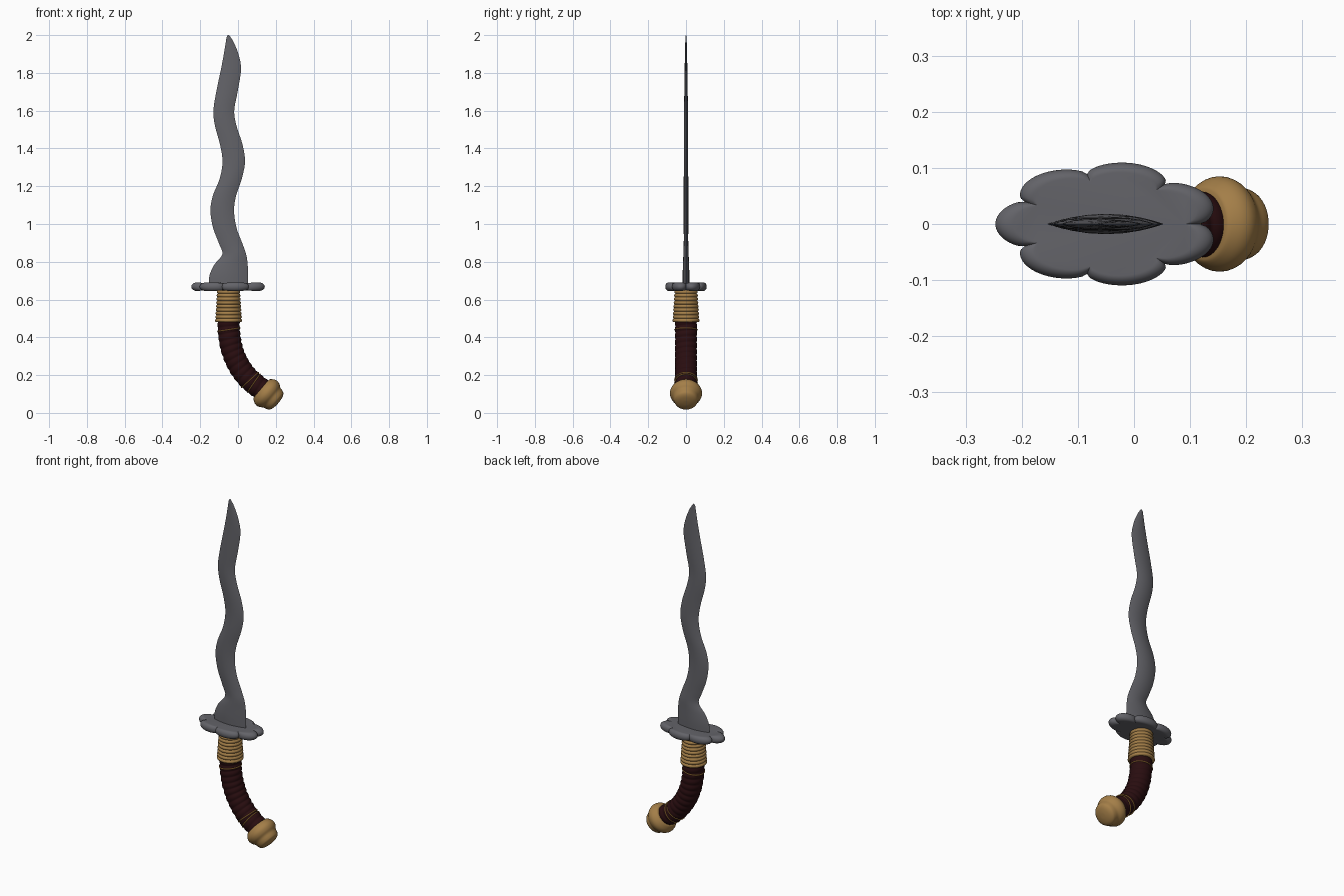
import bpy, bmesh, math
from mathutils import Vector

cube = bpy.data.objects.get("Cube")
if cube:
    bpy.data.objects.remove(cube)


def material(name, rgb):
    m = bpy.data.materials.new(name)
    m.use_nodes = True
    colour = (*rgb, 1)
    m.diffuse_color = colour
    m.node_tree.nodes["Principled BSDF"].inputs["Base Color"].default_value = colour
    return m


steel = material("dark steel", (0.125, 0.125, 0.14))
brass = material("brass", (0.37, 0.21, 0.065))
wrap = material("dark red wrap", (0.022, 0.004, 0.005))
thread = material("gold thread", (0.45, 0.23, 0.05))


def smooth_path(points, steps):
    """Catmull-Rom interpolation through points of any dimension."""
    pts = [Vector(p) for p in points]
    pts = [2 * pts[0] - pts[1]] + pts + [2 * pts[-1] - pts[-2]]
    out = []
    for a, b, c, d in zip(pts, pts[1:], pts[2:], pts[3:]):
        for i in range(steps):
            t = i / steps
            out.append(0.5 * (2 * b + (c - a) * t + (2 * a - 5 * b + 4 * c - d) * t ** 2
                              + (3 * b - a - 3 * c + d) * t ** 3))
    return out + [pts[-2]]


def loft(name, rings, mat, closed=False, angle=40):
    """Skin a list of equal closed rings, with end caps unless closed."""
    bm = bmesh.new()
    rows = [[bm.verts.new(p) for p in ring] for ring in rings]
    pairs = list(zip(rows, rows[1:]))
    if closed:
        pairs.append((rows[-1], rows[0]))
    for r0, r1 in pairs:
        for i in range(len(r0)):
            j = (i + 1) % len(r0)
            bm.faces.new((r0[i], r0[j], r1[j], r1[i]))
    if not closed:
        bm.faces.new(rows[0])
        bm.faces.new(rows[-1])
    bmesh.ops.recalc_face_normals(bm, faces=bm.faces)
    mesh = bpy.data.meshes.new(name)
    bm.to_mesh(mesh)
    bm.free()
    mesh.materials.append(mat)
    ob = bpy.data.objects.new(name, mesh)
    bpy.context.collection.objects.link(ob)
    bpy.ops.object.select_all(action="DESELECT")
    ob.select_set(True)
    bpy.context.view_layer.objects.active = ob
    bpy.ops.object.shade_smooth_by_angle(angle=math.radians(angle))
    return ob


def circle(centre, axis, radius, count=40):
    """Ring around an axis in the xz plane; radius may depend on the angle."""
    side, depth = Vector((-axis.z, 0, axis.x)), Vector((0, 1, 0))
    ring = []
    for i in range(count):
        a = math.tau * i / count
        r = radius(a) if callable(radius) else radius
        ring.append(centre + side * r * math.cos(a) + depth * r * math.sin(a))
    return ring


# Wavy blade: height, left edge, right edge, half thickness
stations = [
    (0.67, -0.155, 0.053, 0.018), (0.73, -0.15, 0.053, 0.018), (0.785, -0.125, 0.051, 0.016),
    (0.84, -0.083, 0.043, 0.014), (0.90, -0.102, 0.022, 0.012), (0.98, -0.132, -0.008, 0.012),
    (1.07, -0.146, -0.021, 0.012), (1.15, -0.133, -0.010, 0.012), (1.24, -0.097, 0.020, 0.012),
    (1.33, -0.082, 0.037, 0.011), (1.42, -0.095, 0.024, 0.011), (1.52, -0.122, -0.008, 0.011),
    (1.60, -0.130, -0.020, 0.010), (1.70, -0.115, -0.002, 0.009), (1.82, -0.090, 0.016, 0.007),
    (1.90, -0.075, 0.002, 0.006), (1.96, -0.065, -0.022, 0.004), (1.99, -0.060, -0.040, 0.003),
    (2.0, -0.054, -0.047, 0.001),
]
blade = []
for z, left, right, half in smooth_path(stations, 5):
    mid, width = (left + right) / 2, (right - left) / 2
    ring = []
    for i in range(20):
        a = math.tau * i / 20
        u = math.cos(a)
        side = 0 if i % 10 == 0 else math.copysign(1, math.sin(a))
        ring.append((mid + width * u, side * half * (1 - u * u), z))
    blade.append(ring)
loft("blade", blade, steel, angle=30)

# Guard: seven rounded petals, stretched sideways
guard = []
for k in range(25):
    a = -math.pi / 2 + math.pi * k / 24
    inset = 0.16 * (1 - math.cos(a))
    ring = []
    for i in range(168):
        t = math.tau * i / 168
        lobe = abs(math.cos(3.5 * (t - math.pi))) ** 0.6
        r = (0.82 + 0.18 * lobe) * (1 - inset)
        ring.append((-0.047 + 0.2 * r * math.cos(t), 0.111 * r * math.sin(t),
                     0.668 + 0.023 * math.sin(a) * (0.75 + 0.25 * lobe)))
    guard.append(ring)
loft("guard", guard, steel, angle=50)

# Ribbed ferrule
ribs, per_rib = 9, 6
ferrule = []
for k in range(ribs * per_rib + 1):
    t = k / (ribs * per_rib)
    r = 0.066 - 0.011 * t + 0.006 * abs(math.sin(math.pi * ribs * t)) ** 0.7
    ferrule.append(circle(Vector((-0.05, 0, 0.48 + 0.17 * t)), Vector((0, 0, 1)), r))
loft("ferrule", ferrule, brass, angle=50)

# Curved grip with a spiral wrap
path = smooth_path([(-0.05, 0, 0.50), (-0.047, 0, 0.42), (-0.03, 0, 0.33),
                    (0.005, 0, 0.25), (0.058, 0, 0.18), (0.14, 0, 0.113)], 24)


def tangent(i):
    return (path[min(i + 1, len(path) - 1)] - path[max(i - 1, 0)]).normalized()


grip, run = [], 0
for i, p in enumerate(path):
    run += (p - path[i - 1]).length if i else 0
    phase = math.tau * run / 0.034
    grip.append(circle(p, tangent(i),
                       lambda a: 0.0555 + 0.004 * abs(math.sin((phase + a) / 2)), 48))
loft("grip", grip, wrap, angle=60)

# Thin thread rings around the grip
for name, i, tilt in (("upper_thread", 18, 0.1), ("lower_thread_a", 98, -0.08),
                      ("lower_thread_b", 104, 0.08)):
    axis = tangent(i)
    axis = Vector((axis.x - tilt * axis.z, 0, axis.z + tilt * axis.x)).normalized()
    loops = [circle(path[i] + axis * 0.003 * math.sin(b), axis, 0.0595 + 0.003 * math.cos(b))
             for b in (math.tau * k / 8 for k in range(8))]
    loft(name, loops, thread, closed=True, angle=80)

# Turned pommel: distance along the axis, radius
axis = Vector((0.76, 0, -0.65)).normalized()
start = Vector((0.14, 0, 0.115))
profile = [(-0.022, 0.058), (-0.018, 0.068), (0.0, 0.081), (0.018, 0.085), (0.036, 0.08),
           (0.052, 0.069), (0.07, 0.064), (0.082, 0.058), (0.091, 0.043), (0.096, 0.02),
           (0.097, 0.002)]
loft("pommel", [circle(start + axis * t, axis, r) for t, r in smooth_path(profile, 4)],
     brass, angle=60)
